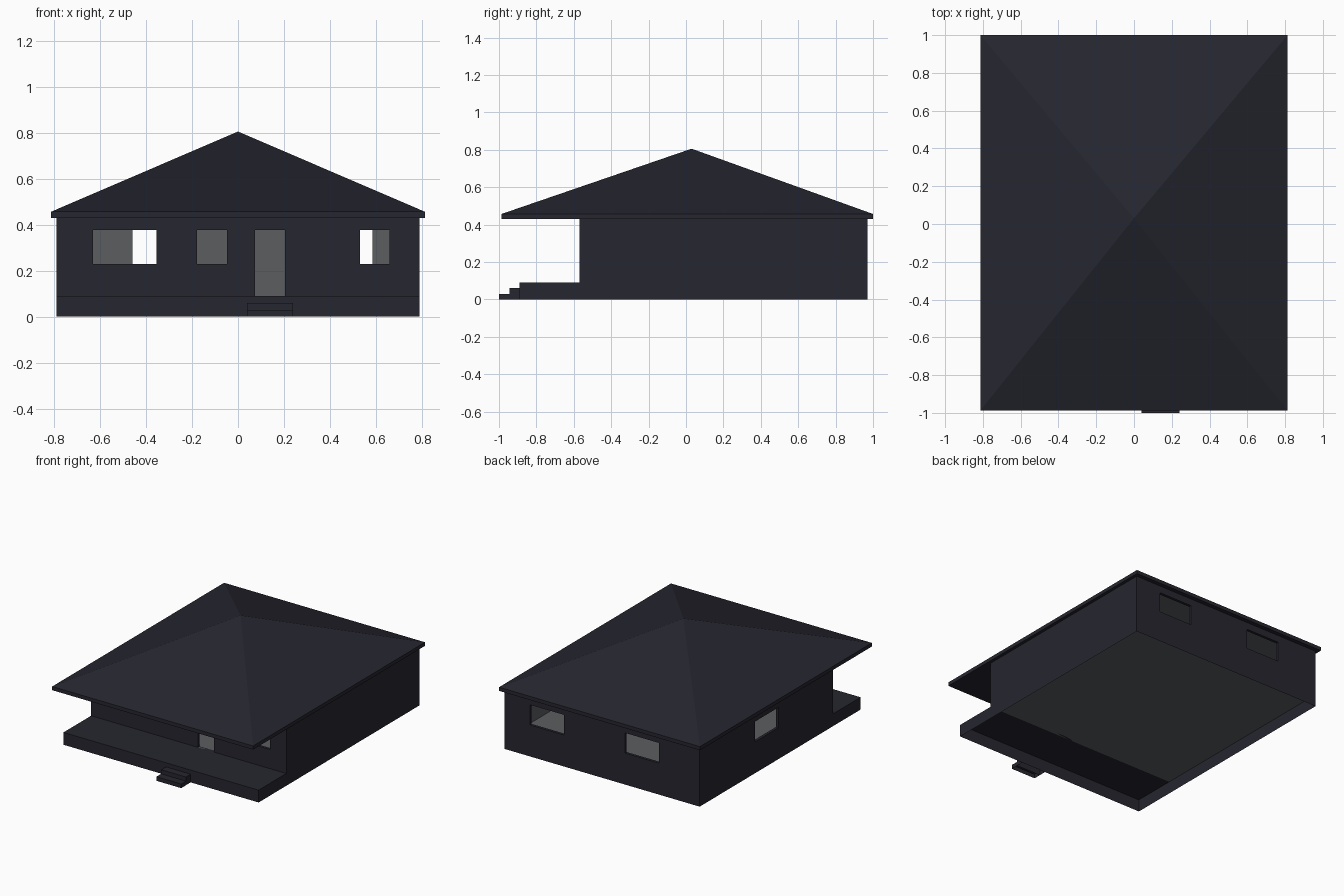
import bpy, bmesh

if "Cube" in bpy.data.objects:
    bpy.data.objects.remove(bpy.data.objects["Cube"])

X, Y0, Y1 = 0.79, -0.57, 0.97        # house footprint
PORCH = -0.89                        # front edge of porch
FLOOR, EAVE, T = 0.09, 0.43, 0.02    # floor height, wall top, wall thickness
WZ0, WZ1 = 0.23, 0.378               # window sill and head


def material(name, rgb):
    m = bpy.data.materials.new(name)
    m.diffuse_color = (*rgb, 1)
    m.use_nodes = True
    m.node_tree.nodes["Principled BSDF"].inputs["Base Color"].default_value = m.diffuse_color
    return m


navy = material("dark navy", (0.019, 0.019, 0.029))
grey = material("interior grey", (0.105, 0.111, 0.117))


def finish(name, bm, fix_normals=False):
    bmesh.ops.remove_doubles(bm, verts=bm.verts, dist=1e-5)
    if fix_normals:
        bmesh.ops.recalc_face_normals(bm, faces=bm.faces)
    me = bpy.data.meshes.new(name)
    bm.to_mesh(me)
    bm.free()
    me.materials.append(navy)
    me.materials.append(grey)
    ob = bpy.data.objects.new(name, me)
    bpy.context.collection.objects.link(ob)
    return ob


def face(bm, pts, mat=0):
    f = bm.faces.new([bm.verts.new(p) for p in pts])
    f.material_index = mat


def open_box(name, x0, x1, y0, y1, z1, top_y1=None):
    """Box on the ground without a bottom; the top may stop short."""
    bm = bmesh.new()
    c = [(x0, y0), (x1, y0), (x1, y1), (x0, y1)]
    for a, b in zip(c, c[1:] + c[:1]):
        face(bm, [(*a, 0), (*b, 0), (*b, z1), (*a, z1)])
    ty = y1 if top_y1 is None else top_y1
    face(bm, [(x0, y0, z1), (x1, y0, z1), (x1, ty, z1), (x0, ty, z1)])
    return finish(name, bm)


def wall(name, u0, u1, place, holes=()):
    """Wall with openings (a, b, z0, z1): navy outside, grey inside, with reveals."""
    bm = bmesh.new()
    us = sorted({u0, u1, *[h[0] for h in holes], *[h[1] for h in holes]})
    zs = sorted({FLOOR, EAVE, *[h[2] for h in holes], *[h[3] for h in holes]})
    for a, b in zip(us, us[1:]):
        for c, d in zip(zs, zs[1:]):
            mu, mz = (a + b) / 2, (c + d) / 2
            if any(h[0] < mu < h[1] and h[2] < mz < h[3] for h in holes):
                continue
            quad = [(a, c), (b, c), (b, d), (a, d)]
            face(bm, [place(u, z, 0) for u, z in quad])
            face(bm, [place(u, z, T) for u, z in reversed(quad)], 1)
    for a, b, c, d in holes:
        q = [(a, c), (b, c), (b, d), (a, d)]
        for p, r in zip(q, q[1:] + q[:1]):
            face(bm, [place(*p, 0), place(*r, 0), place(*r, T), place(*p, T)])
    return finish(name, bm, True)


# Walls
wall("front_wall", -X, X, lambda u, z, d: (u, Y0 + d, z),
     [(-0.63, -0.355, WZ0, WZ1), (-0.178, -0.048, WZ0, WZ1),
      (0.075, 0.205, FLOOR, WZ1), (0.53, 0.66, WZ0, WZ1)])
wall("back_wall", -X, X, lambda u, z, d: (u, Y1 - d, z),
     [(-0.46, -0.185, WZ0, WZ1), (0.31, 0.585, WZ0, WZ1)])
wall("left_wall", Y0, Y1, lambda u, z, d: (-X + d, u, z), [(0.06, 0.33, WZ0, WZ1)])
wall("right_wall", Y0, Y1, lambda u, z, d: (X - d, u, z))

# Floor and ceiling of the room
for name, z, inset in (("room_floor", FLOOR, 0.0), ("room_ceiling", EAVE - 0.003, T)):
    bm = bmesh.new()
    x, a, b = X - inset, Y0 + inset, Y1 - inset
    face(bm, [(-x, a, z), (x, a, z), (x, b, z), (-x, b, z)], 1)
    finish(name, bm)

# Base with porch, and steps
open_box("base_and_porch", -X, X, PORCH, Y1, FLOOR, Y0)
open_box("upper_step", 0.04, 0.24, -0.945, PORCH, 0.06)
open_box("lower_step", 0.04, 0.24, -1.0, -0.945, 0.03)

# Hipped roof with a thin eave slab
bm = bmesh.new()
R = [(-0.813, -0.987), (0.813, -0.987), (0.813, 1.0), (-0.813, 1.0)]
face(bm, [(*p, EAVE) for p in reversed(R)])
for p, q in zip(R, R[1:] + R[:1]):
    face(bm, [(*p, EAVE), (*q, EAVE), (*q, 0.457), (*p, 0.457)])
    face(bm, [(*p, 0.457), (*q, 0.457), (0, 0.03, 0.806)])
finish("roof", bm, True)
